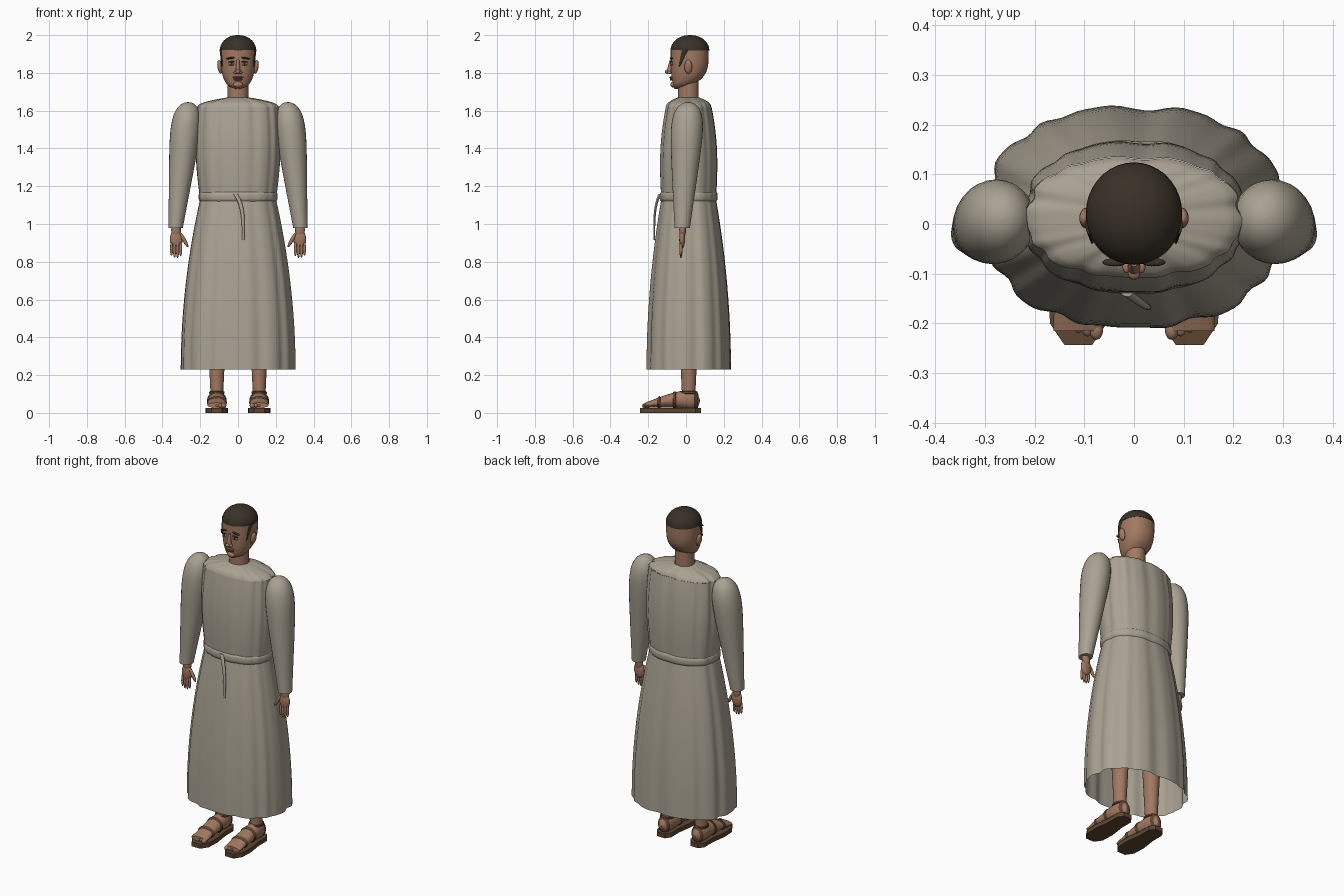
import bpy, bmesh, math
from mathutils import Matrix, Vector

if "Cube" in bpy.data.objects:
    bpy.data.objects.remove(bpy.data.objects["Cube"])


def material(name, *rgb):
    mat = bpy.data.materials.new(name)
    mat.use_nodes = True
    mat.diffuse_color = (*rgb, 1)
    mat.node_tree.nodes["Principled BSDF"].inputs["Base Color"].default_value = (*rgb, 1)
    return mat


CLOTH = material("undyed cloth", 0.4, 0.36, 0.29)
SKIN = material("skin", 0.36, 0.19, 0.12)
HAIR = material("dark hair", 0.04, 0.03, 0.02)
LEATHER = material("sandal leather", 0.11, 0.06, 0.03)
LIPS = material("lips", 0.22, 0.08, 0.06)
WHITE = material("eye white", 0.55, 0.48, 0.42)


def finish(name, bm, mat, angle=40):
    bmesh.ops.recalc_face_normals(bm, faces=bm.faces)
    mesh = bpy.data.meshes.new(name)
    bm.to_mesh(mesh)
    bm.free()
    mesh.materials.append(mat)
    mesh.polygons.foreach_set("use_smooth", [True] * len(mesh.polygons))
    mesh.set_sharp_from_angle(angle=math.radians(angle))
    bpy.context.collection.objects.link(bpy.data.objects.new(name, mesh))


def loft(name, ring, steps, mat, sides=24, power=2, fold=None, caps=True, along_y=False):
    """Skin the ovals ring(t) = (position, centre x, centre y, radius x, radius y)."""
    bm = bmesh.new()
    loops = []
    for i in range(steps + 1):
        t = i / steps
        position, centre_x, centre_y, radius_x, radius_y = ring(t)
        loop = []
        for k in range(sides):
            angle = math.tau * k / sides
            cos, sin = math.cos(angle), math.sin(angle)
            grow = 1 + fold(angle, t) if fold else 1
            x = centre_x + grow * radius_x * math.copysign(abs(cos) ** (2 / power), cos)
            y = centre_y + grow * radius_y * math.copysign(abs(sin) ** (2 / power), sin)
            loop.append(bm.verts.new((x, position, y) if along_y else (x, y, position)))
        loops.append(loop)
    for low, high in zip(loops, loops[1:]):
        for k in range(sides):
            n = (k + 1) % sides
            bm.faces.new((low[k], low[n], high[n], high[k]))
    if caps:
        bm.faces.new(loops[0])
        bm.faces.new(loops[-1])
    finish(name, bm, mat)


def ball(name, centre, size, mat, tilt=0):
    bm = bmesh.new()
    place = Matrix.Translation(Vector(centre)) @ Matrix.Rotation(tilt, 4, "Y") @ Matrix.Diagonal((*size, 1))
    bmesh.ops.create_uvsphere(bm, u_segments=16, v_segments=10, radius=1, matrix=place)
    finish(name, bm, mat, 80)


def mix(start, end, t):
    return start + (end - start) * t


def pleats(start, end):
    """Irregular hanging folds whose depth runs from start to end."""
    def fold(angle, t):
        wave = math.cos(14 * angle + 1) + 0.7 * math.cos(9 * angle + 2) + 0.5 * math.cos(23 * angle)
        return mix(start, end, t) * wave
    return fold


# Robe: flared skirt, straight bodice and a pleated yoke up to the neck
def skirt(t):
    flare = 1 - t * t
    return mix(0.23, 1.13, t), 0, 0.014, mix(0.2, 0.3, flare), mix(0.145, 0.222, flare)


def bodice(t):
    swell = math.sin(math.pi * t)
    return mix(1.13, 1.62, t), 0, 0.014, mix(0.2, 0.214, t) + 0.015 * swell, mix(0.145, 0.12, t ** 3) + 0.008 * swell


def yoke(t):
    return 1.62 + 0.05 * math.sqrt(t), 0, 0.013, mix(0.214, 0.055, t), mix(0.12, 0.055, t)


for part, ring, folds in (("skirt", skirt, (0.016, 0.008)), ("bodice", bodice, (0.008, 0.016)),
                          ("yoke", yoke, (0.016, 0.03))):
    loft(f"robe_{part}", ring, 12, CLOTH, 112, 2.3, pleats(*folds), caps=False)


# Belt and its hanging end
def belt(t):
    bulge = 0.008 * math.sin(math.pi * t) ** 0.3
    return mix(1.12, 1.17, t), 0, 0.014, 0.2 + bulge, 0.146 + bulge


def belt_end(t):
    return (mix(0.915, 1.16, t), mix(0.028, -0.014, t ** 4), mix(-0.168, -0.138, t ** 4),
            mix(0.006, 0.012, t), mix(0.004, 0.008, t))


loft("belt", belt, 6, CLOTH, 112, 2.3, pleats(0.006, 0.006), caps=False)
loft("belt_end", belt_end, 10, CLOTH, 10)


# Head, neck and hair
def head(t):
    taper = (1 - t) ** 4
    front, back = 0.02 * taper - 0.081, 0.12 - 0.13 * taper
    width = 0.094 * math.sqrt(1 - (1 - t) ** 3) + 0.01 * taper
    return mix(1.715, 1.92, t), 0, (front + back) / 2, width, (back - front) / 2


def hair(t):
    sweep = t * math.pi / 2
    return 1.918 + 0.082 * math.sin(sweep), 0, 0.021, mix(0.004, 0.097, math.cos(sweep)), mix(0.004, 0.103, math.cos(sweep))


def nose(t):
    return mix(1.796, 1.87, t), 0, mix(-0.087, -0.078, t), mix(0.014, 0.007, t), mix(0.02, 0.008, t)


loft("neck", lambda t: (mix(1.64, 1.78, t), 0, 0.012, 0.055, 0.055), 2, SKIN)
loft("head", head, 14, SKIN, 32, 2.2)
loft("hair_cap", hair, 9, HAIR, 36)
loft("nose", nose, 4, SKIN, 14)
ball("nose_tip", (0, -0.1, 1.806), (0.012, 0.012, 0.011), SKIN)
ball("upper_lip", (0, -0.078, 1.776), (0.029, 0.009, 0.006), LIPS)
ball("lower_lip", (0, -0.077, 1.765), (0.024, 0.009, 0.006), LIPS)
ball("chin", (0, -0.068, 1.738), (0.026, 0.014, 0.016), SKIN)


def make_face_side(side, s):
    def sideburn(t):
        return (mix(1.835, 1.925, t), s * mix(0.084, 0.09, t), mix(-0.036, -0.002, t),
                mix(0.003, 0.008, t), mix(0.004, 0.018, t))

    loft(f"{side}_sideburn", sideburn, 4, HAIR, 12)
    eye_x = s * 0.035
    ball(f"{side}_eye", (eye_x, -0.076, 1.851), (0.015, 0.007, 0.007), WHITE)
    ball(f"{side}_pupil", (eye_x, -0.082, 1.851), (0.006, 0.003, 0.006), HAIR)
    ball(f"{side}_upper_eyelid", (eye_x, -0.078, 1.858), (0.018, 0.007, 0.004), HAIR, s * 0.1)
    ball(f"{side}_lower_eyelid", (eye_x, -0.076, 1.843), (0.016, 0.008, 0.004), SKIN)
    ball(f"{side}_eyebrow", (s * 0.04, -0.077, 1.878), (0.024, 0.008, 0.005), HAIR, s * 0.15)
    ball(f"{side}_nostril", (s * 0.014, -0.087, 1.802), (0.009, 0.012, 0.008), SKIN)
    ball(f"{side}_ear", (s * 0.096, 0.012, 1.832), (0.013, 0.021, 0.037), SKIN, s * 0.15)


def make_arm(side, s):
    def sleeve(t):
        rise = 1 - (1 - t) ** 2
        radius = (0.036 + 0.06 * rise) * math.sqrt(1 - rise ** 8) + 0.002
        return mix(0.98, 1.645, rise), s * mix(0.33, 0.264, rise), mix(-0.02, 0.012, rise), radius, radius * 1.07

    loft(f"{side}_sleeve", sleeve, 16, CLOTH, 28)
    # Hand with fingers and thumb
    ball(f"{side}_wrist", (s * 0.328, -0.018, 0.97), (0.026, 0.018, 0.05), SKIN)
    ball(f"{side}_palm", (s * 0.327, -0.02, 0.92), (0.034, 0.015, 0.05), SKIN)
    for k, finger in enumerate(("index", "middle", "ring", "little")):
        length = 0.045 - 0.005 * abs(k - 1.4)
        ball(f"{side}_{finger}_finger", (s * (0.304 + 0.016 * k), -0.027, 0.905 - length),
             (0.008, 0.008, length), SKIN)
    ball(f"{side}_thumb", (s * 0.285, -0.026, 0.915), (0.01, 0.01, 0.043), SKIN, s * 0.5)


def make_leg(side, s):
    middle = s * 0.112

    def leg(t):
        return mix(0.07, 0.65, t), middle, 0.014, mix(0.032, 0.06, t), mix(0.034, 0.062, t)

    def foot(t, grow=0):
        end = math.sqrt(1 - t ** 10)
        return (mix(-0.215, 0.075, t), middle, 0.04 + 0.03 * math.sin(2.2 * t),
                mix(0.05, 0.044, t) * end + grow, mix(0.014, 0.064, t) * end + grow)

    loft(f"{side}_leg", leg, 4, SKIN)
    loft(f"{side}_foot", foot, 24, SKIN, along_y=True)
    for k in range(5):
        size = 0.014 - 0.0017 * k
        ball(f"{side}_toe_{k + 1}", (middle - s * (0.036 - 0.018 * k), -0.213 + 0.007 * k, 0.038),
             (size, 0.02, size), SKIN)

    # Sandal sole, faceted and tapered at both ends
    half = [(0.028, -0.243), (0.057, -0.2), (0.06, -0.12), (0.047, -0.03), (0.047, 0.05), (0.026, 0.08)]
    outline = half + [(-x, y) for x, y in reversed(half)]
    bm = bmesh.new()
    base = bm.faces.new([bm.verts.new((middle + x, y, 0)) for x, y in outline])
    raised = bmesh.ops.extrude_face_region(bm, geom=[base])["geom"]
    bmesh.ops.translate(bm, vec=(0, 0, 0.026), verts=[v for v in raised if isinstance(v, bmesh.types.BMVert)])
    finish(f"{side}_sandal_sole", bm, LEATHER, 25)

    # Straps follow the foot and stand slightly proud of it
    def strap(where):
        return lambda t: foot(where + 0.06 * t, 0.005 * math.sin(math.pi * t) ** 0.3)

    for part, where in (("toe", 0.22), ("instep", 0.5), ("heel", 0.9)):
        loft(f"{side}_{part}_strap", strap(where), 6, LEATHER, caps=False, along_y=True)

    def ankle_strap(t):
        bulge = 0.006 * math.sin(math.pi * t) ** 0.3
        return mix(0.1, 0.115, t), middle, 0.014, 0.035 + bulge, 0.042 + bulge

    loft(f"{side}_ankle_strap", ankle_strap, 6, LEATHER, caps=False)


for side, s in (("left", 1), ("right", -1)):
    make_face_side(side, s)
    make_arm(side, s)
    make_leg(side, s)
